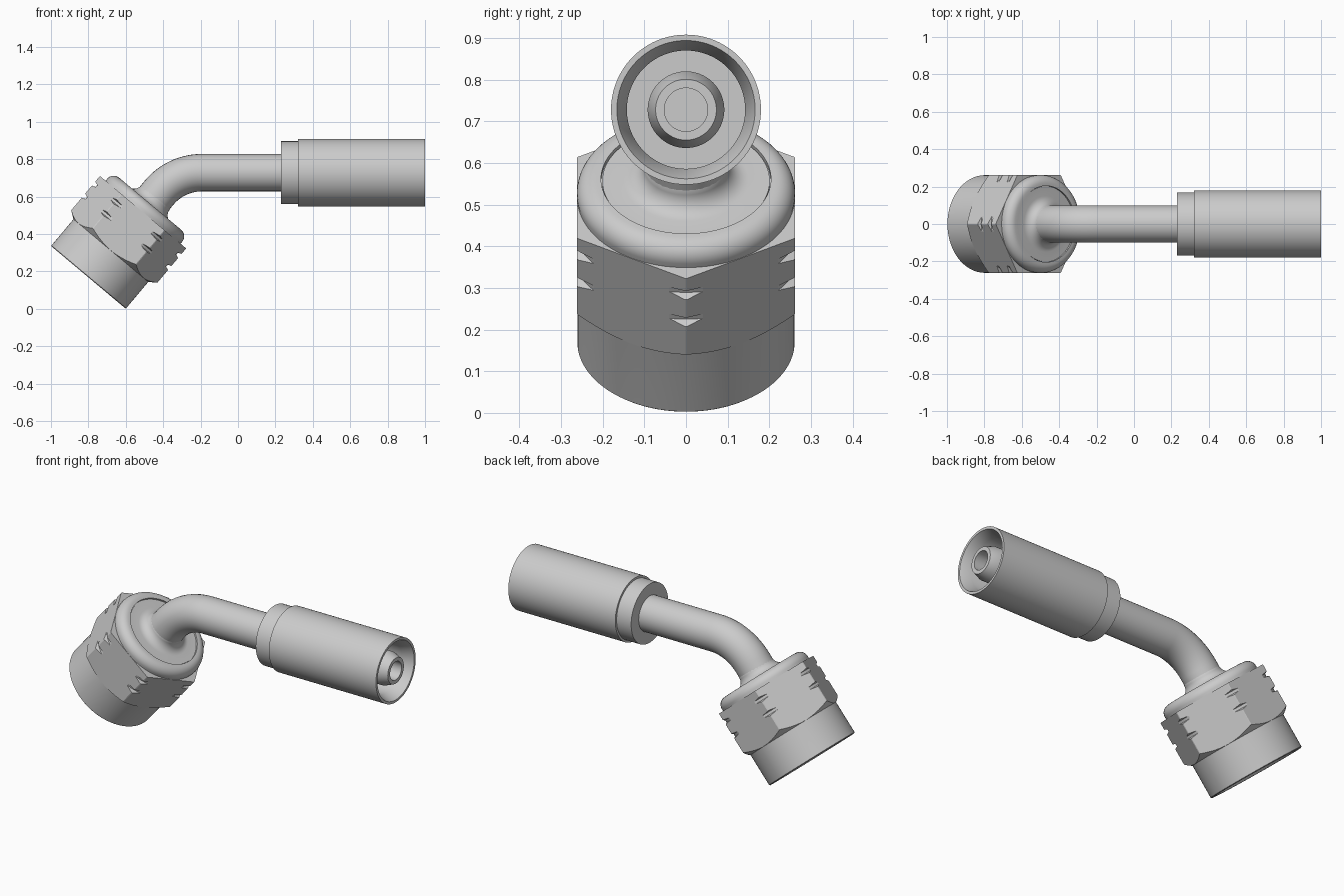
import bpy, bmesh
from math import sin, cos, tan, pi, radians
from mathutils import Matrix, Vector

if "Cube" in bpy.data.objects:
    bpy.data.objects.remove(bpy.data.objects["Cube"])

TILT = radians(40)                      # lean of the nut axis away from vertical
AXIS_Z = 0.728                          # height of the straight tube
NUT_M = Matrix.Translation((-0.8, 0, 0.168)) @ Matrix.Rotation(TILT, 4, 'Y')
HOSE_M = Matrix.Translation((0, 0, AXIS_Z)) @ Matrix.Rotation(pi / 2, 4, 'Y')


def smooth(ob, angle=30):
    bpy.ops.object.select_all(action='DESELECT')
    ob.select_set(True)
    bpy.context.view_layer.objects.active = ob
    bpy.ops.object.shade_smooth_by_angle(angle=radians(angle))


def lathe(name, profile, matrix, segments=96, closed=False):
    """Spin (radius, height) points around local z."""
    bm = bmesh.new()
    rings = []
    for r, h in profile:
        rings.append([bm.verts.new((r * cos(2 * pi * i / segments),
                                    r * sin(2 * pi * i / segments), h))
                      for i in range(segments)])
    pairs = list(zip(rings, rings[1:]))
    if closed:
        pairs.append((rings[-1], rings[0]))
    for a, b in pairs:
        for i in range(segments):
            j = (i + 1) % segments
            bm.faces.new((a[i], a[j], b[j], b[i]))
    bmesh.ops.remove_doubles(bm, verts=bm.verts, dist=1e-5)
    bmesh.ops.recalc_face_normals(bm, faces=bm.faces)
    mesh = bpy.data.meshes.new(name)
    bm.to_mesh(mesh)
    bm.free()
    ob = bpy.data.objects.new(name, mesh)
    bpy.context.collection.objects.link(ob)
    ob.matrix_world = matrix
    smooth(ob)
    return ob


def arc(cr, ch, radius, a0, a1, n=8):
    """Profile points along a circular arc, angles in degrees."""
    return [(cr + radius * cos(radians(a0 + (a1 - a0) * i / n)),
             ch + radius * sin(radians(a0 + (a1 - a0) * i / n))) for i in range(n + 1)]


# nut shell: skirt, rounded top collar, shallow ring groove, disc flaring into the tube, open bore
shell = ([(0.235, 0), (0.257, 0), (0.261, 0.004), (0.261, 0.455)]
         + arc(0.216, 0.468, 0.046, 0, 90)
         + [(0.204, 0.514), (0.204, 0.503), (0.201, 0.503), (0.201, 0.508), (0.188, 0.508)]
         + arc(0.150, 0.558, 0.050, 270, 180)
         + [(0.09, 0.575), (0.09, 0.36), (0.22, 0.36), (0.22, 0.015)])
lathe("nut_shell", shell, NUT_M, closed=True)

# hexagon, trimmed by a turned envelope with a lower chamfer and two corner grooves
hexagon = lathe("nut_hexagon", [(0, 0.12), (0.3025, 0.12), (0.3025, 0.455), (0, 0.455)],
                NUT_M, segments=6)
envelope = [(0.24, 0.172), (0.301, 0.216)]
for t in (0.318, 0.402):
    envelope += [(0.301, t - 0.014), (0.282, t - 0.007), (0.282, t + 0.007), (0.301, t + 0.014)]
envelope += [(0.301, 0.5), (0.24, 0.5)]
cutter = lathe("hexagon_cutter", envelope, NUT_M, closed=True)
cutter.hide_render = True
mod = hexagon.modifiers.new("trim", 'BOOLEAN')
mod.operation, mod.solver, mod.object = 'INTERSECT', 'EXACT', cutter
bpy.context.view_layer.update()
bpy.context.view_layer.objects.active = hexagon
bpy.ops.object.modifier_apply(modifier=mod.name)
bpy.data.objects.remove(cutter)
smooth(hexagon, 20)

# tapered sealing nose inside the nut
lathe("sealing_nose", [(0, 0.3), (0.06, 0.3), (0.06, 0.1), (0.13, 0.1),
                       (0.19, 0.2), (0.19, 0.37), (0, 0.37)], NUT_M)

# bent tube
R, BEND = 0.30, pi / 2 - TILT
start = -0.332 + R * tan(BEND / 2)
path = [Vector((0.26, 0, AXIS_Z))]
path += [Vector((start - R * sin(BEND * i / 24), 0, AXIS_Z - R + R * cos(BEND * i / 24)))
         for i in range(25)]
path.append(NUT_M @ Vector((0, 0, 0.45)))
curve = bpy.data.curves.new("bent_tube", 'CURVE')
curve.dimensions = '3D'
curve.bevel_depth = 0.1
curve.bevel_resolution = 14
spline = curve.splines.new('POLY')
spline.points.add(len(path) - 1)
for point, co in zip(spline.points, path):
    point.co = (*co, 1)
tube = bpy.data.objects.new("bent_tube", curve)
bpy.context.collection.objects.link(tube)
bpy.ops.object.select_all(action='DESELECT')
tube.select_set(True)
bpy.context.view_layer.objects.active = tube
bpy.ops.object.convert(target='MESH')
smooth(bpy.context.view_layer.objects.active)

# crimp sleeve: narrow collar, wide shell, open hose end
lathe("crimp_sleeve", [(0.09, 0.23), (0.168, 0.23), (0.168, 0.322), (0.18, 0.322), (0.18, 1.0),
                       (0.166, 1.0), (0.142, 0.94), (0.142, 0.40), (0.09, 0.40)],
      HOSE_M, closed=True)

# hose nipple with blind bore
lathe("hose_nipple", [(0, 0.25), (0.092, 0.25), (0.092, 0.95), (0.073, 1.0),
                      (0.052, 1.0), (0.052, 0.30), (0, 0.30)], HOSE_M)
